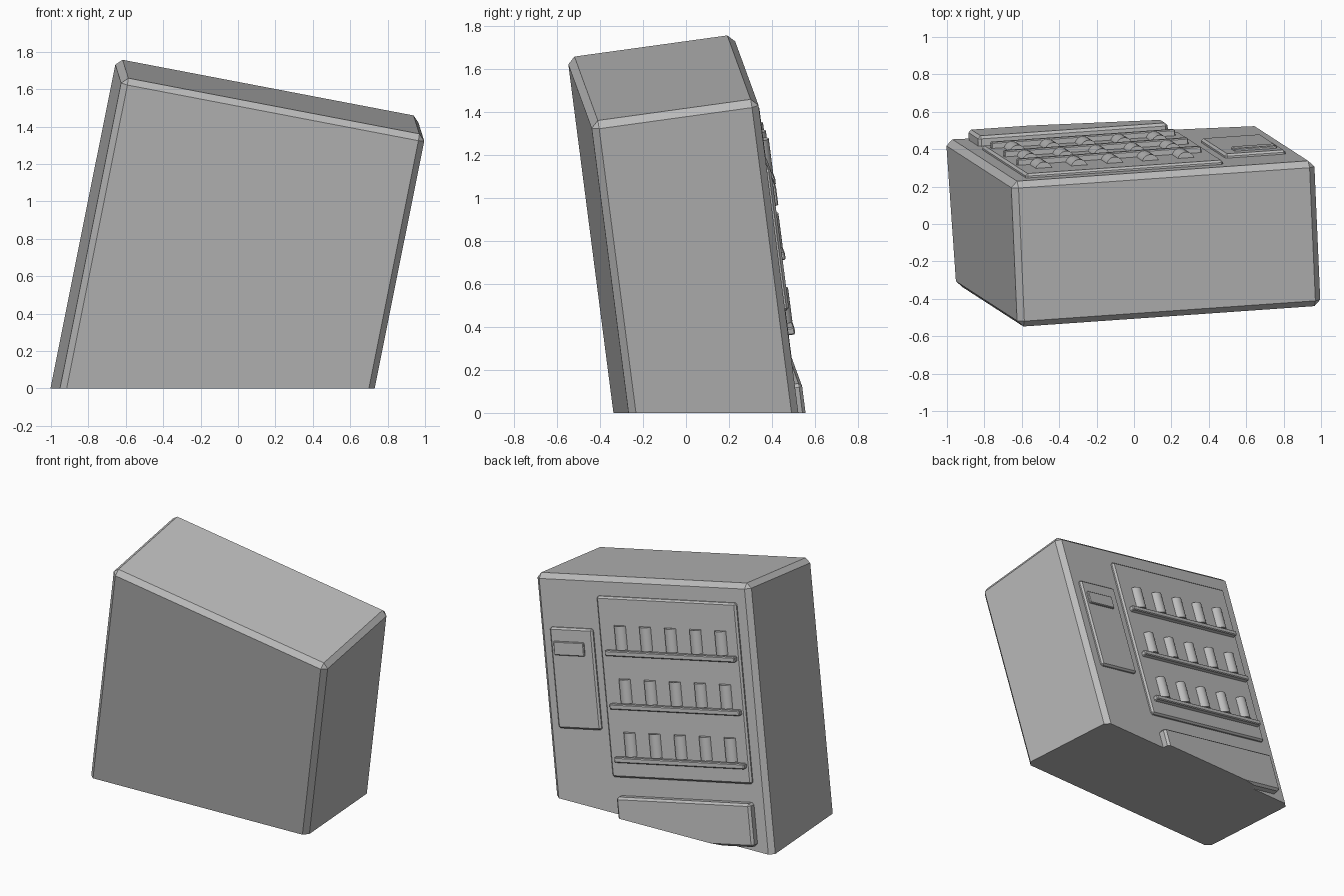
import bpy, bmesh, math
from mathutils import Euler, Matrix, Vector

cube = bpy.data.objects.get("Cube")
if cube:
    bpy.data.objects.remove(cube, do_unlink=True)

# One plain grey for everything
grey = bpy.data.materials.new("plain_grey")
grey.use_nodes = True
colour = (0.5, 0.5, 0.5, 1)
grey.diffuse_color = colour
grey.node_tree.nodes["Principled BSDF"].inputs["Base Color"].default_value = colour

# The whole machine leans and sinks into the ground
TILT = Euler([math.radians(a) for a in (8, 10.8, 4)]).to_matrix().to_4x4()
BACK = 0.49             # plane of the panelled side
PLATE = BACK + 0.022    # surface of the raised plates


def finish(name, bm):
    """Tilt the part, cut it at ground level and make the object."""
    bm.transform(TILT)
    cut = bmesh.ops.bisect_plane(bm, geom=bm.verts[:] + bm.edges[:] + bm.faces[:],
                                 plane_co=(0, 0, 0), plane_no=(0, 0, 1), clear_inner=True)
    rim = [e for e in cut["geom_cut"] if isinstance(e, bmesh.types.BMEdge)]
    if rim:
        bmesh.ops.holes_fill(bm, edges=rim, sides=0)
    bmesh.ops.recalc_face_normals(bm, faces=bm.faces)
    mesh = bpy.data.meshes.new(name)
    bm.to_mesh(mesh)
    bm.free()
    mesh.materials.append(grey)
    obj = bpy.data.objects.new(name, mesh)
    bpy.context.collection.objects.link(obj)
    return obj


def box(name, low, high, bevel):
    """Chamfered box between two corners."""
    low, high = Vector(low), Vector(high)
    bm = bmesh.new()
    bmesh.ops.create_cube(bm, size=1, matrix=Matrix.Translation((low + high) / 2)
                          @ Matrix.Diagonal((*(high - low), 1)))
    bmesh.ops.bevel(bm, geom=bm.edges[:], offset=bevel, segments=1,
                    profile=0.5, affect='EDGES')
    return finish(name, bm)


def can(name, x, y, z, radius, height):
    bm = bmesh.new()
    bmesh.ops.create_cone(bm, cap_ends=True, segments=24, radius1=radius, radius2=radius,
                          depth=height, matrix=Matrix.Translation((x, y, z + height / 2)))
    return finish(name, bm)


# Cabinet
box("cabinet", (-0.954, -0.295, -0.5), (0.70, BACK, 1.565), 0.033)

# Display window, control panel with its slot, and delivery tray
box("display_window", (-0.853, BACK - 0.04, 0.225), (0.225, PLATE, 1.437), 0.012)
box("control_panel", (0.28, BACK - 0.04, 0.535), (0.61, PLATE, 1.212), 0.012)
box("control_slot", (0.348, BACK, 1.03), (0.58, PLATE + 0.014, 1.122), 0.005)
box("delivery_tray", (-0.845, BACK - 0.05, -0.19), (0.19, BACK + 0.055, 0.1), 0.015)

# Shelves, each with a row of five cans
cans = []
for row, z in enumerate((0.35, 0.707, 1.065), 1):
    box(f"shelf_{row}", (-0.828, BACK, z - 0.018), (0.176, BACK + 0.055, z + 0.018), 0.006)
    for i in range(5):
        cans.append(can(f"can_{row}_{i + 1}", -0.33 + 0.194 * (i - 2), BACK + 0.008,
                        z + 0.024, 0.046, 0.16))

# Round the cans, keeping their rims crisp
bpy.ops.object.select_all(action='DESELECT')
for obj in cans:
    obj.select_set(True)
bpy.context.view_layer.objects.active = cans[0]
bpy.ops.object.shade_smooth_by_angle(angle=math.radians(40))
